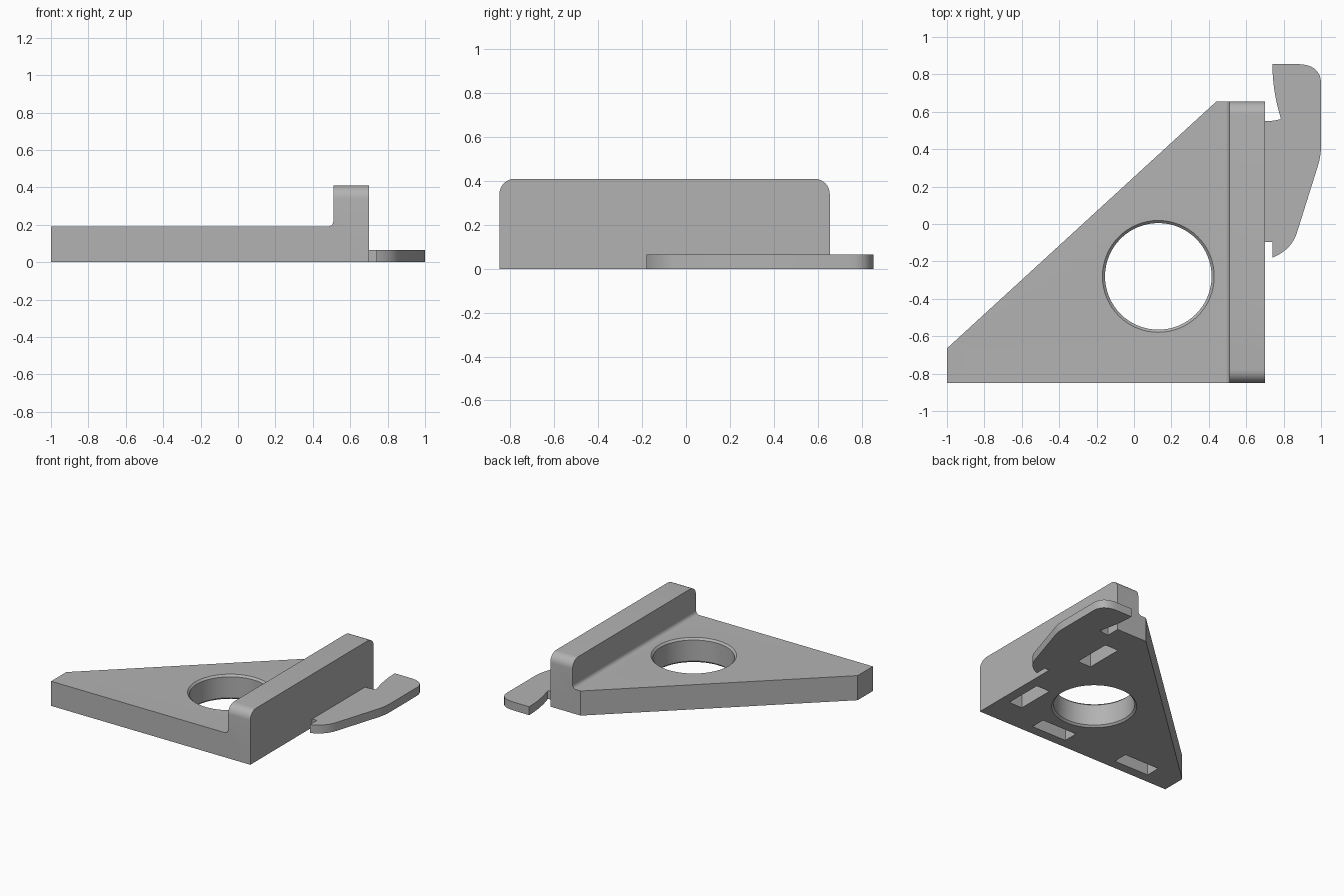
import bpy, bmesh
from math import sin, cos, pi, radians
from mathutils import Vector

cube = bpy.data.objects.get("Cube")
if cube:
    bpy.data.objects.remove(cube, do_unlink=True)

grey = bpy.data.materials.new("plain grey")
grey.use_nodes = True
colour = (0.45, 0.45, 0.45, 1)
grey.diffuse_color = colour
grey.node_tree.nodes["Principled BSDF"].inputs["Base Color"].default_value = colour


def loft(name, rings):
    """Skin a stack of closed rings and cap both ends."""
    bm = bmesh.new()
    rows = [[bm.verts.new(p) for p in ring] for ring in rings]
    n = len(rows[0])
    for low, high in zip(rows, rows[1:]):
        for i in range(n):
            j = (i + 1) % n
            bm.faces.new((low[i], low[j], high[j], high[i]))
    bm.faces.new(rows[0])
    bm.faces.new(rows[-1])
    bmesh.ops.recalc_face_normals(bm, faces=bm.faces)
    mesh = bpy.data.meshes.new(name)
    bm.to_mesh(mesh)
    bm.free()
    mesh.materials.append(grey)
    obj = bpy.data.objects.new(name, mesh)
    bpy.context.collection.objects.link(obj)
    return obj


def prism(name, outline, axis, start, end):
    """Extrude a 2D outline along the x, y or z axis."""
    def place(p, d):
        q = list(p)
        q.insert("xyz".index(axis), d)
        return q
    return loft(name, [[place(p, d) for p in outline] for d in (start, end)])


def arc(cx, cy, r, a0, a1, n=8):
    angles = [radians(a0 + (a1 - a0) * i / n) for i in range(n + 1)]
    return [(cx + r * cos(a), cy + r * sin(a)) for a in angles]


def bend(a, b, c, n=8):
    """Quadratic curve from a to c, pulled towards b."""
    a, b, c = Vector(a), Vector(b), Vector(c)
    ts = [i / n for i in range(n + 1)]
    return [tuple(a * (1 - t) ** 2 + b * 2 * t * (1 - t) + c * t * t) for t in ts]


def rectangle(x0, x1, y0, y1):
    return [(x0, y0), (x1, y0), (x1, y1), (x0, y1)]


def select(obj):
    bpy.ops.object.select_all(action="DESELECT")
    obj.select_set(True)
    bpy.context.view_layer.objects.active = obj


def carve(obj, cutter, operation):
    cutter.hide_render = True
    mod = obj.modifiers.new("carve", "BOOLEAN")
    mod.object, mod.operation, mod.solver = cutter, operation, "EXACT"
    select(obj)
    bpy.ops.object.modifier_apply(modifier=mod.name)
    bpy.data.objects.remove(cutter, do_unlink=True)


# Bracket body: plate and upright wall with a fillet between them
plate_top, wall_top, wall_in, wall_out = 0.19, 0.41, 0.51, 0.70
front, back, fillet, corner = -0.85, 0.655, 0.03, 0.07
section = [(-1.1, 0), (wall_out, 0), (wall_out, wall_top), (wall_in, wall_top)]
section += arc(wall_in - fillet, plate_top + fillet, fillet, 0, -90, 6)
section += [(-1.1, plate_top)]
body = prism("bracket_body", section, "y", -1, 1)

# Slanted back edge
plan = [(-1, -1.2), (1, -1.2), (1, 1.168), (-1, -0.665)]
carve(body, prism("plan_cutter", plan, "z", -0.2, 0.6), "INTERSECT")

# Rounded upper corners of the wall
side = [(front, -0.1), (back, -0.1)]
side += arc(back - corner, wall_top - corner, corner, 0, 90)
side += arc(front + corner, wall_top - corner, corner, 90, 180)
carve(body, prism("side_cutter", side, "x", -1.2, 1.2), "INTERSECT")

# Round hole, chamfered at both rims
bore, chamfer, over = 0.285, 0.014, 0.02
levels = [(bore + chamfer + over, -over), (bore, chamfer),
          (bore, plate_top - chamfer), (bore + chamfer + over, plate_top + over)]
rings = [[(x, y, z) for x, y in arc(0.13, -0.28, r, 0, 360, 64)[:-1]] for r, z in levels]
carve(body, loft("hole_cutter", rings), "DIFFERENCE")

# Blind slots in the underside: two along the wall, two along the front
length, width, depth = 0.30, 0.115, 0.11
for y in (-0.62, 0.13):
    slot = rectangle(0.508, 0.508 + width, y, y + length)
    carve(body, prism("slot_cutter", slot, "z", -0.1, depth), "DIFFERENCE")
for x in (-0.775, -0.02):
    slot = rectangle(x, x + length, -0.775, -0.775 + width)
    carve(body, prism("slot_cutter", slot, "z", -0.1, depth), "DIFFERENCE")

# Thin hooked tab on the outer side of the wall
tab = [(wall_out, -0.095), (0.74, -0.095)]
tab += bend((0.74, -0.18), (0.84, -0.14), (0.87, -0.05))
tab += bend((0.98, 0.30), (1.0, 0.36), (1.0, 0.42), 5)
tab += bend((1.0, 0.75), (1.0, 0.855), (0.87, 0.855))
tab += bend((0.74, 0.855), (0.74, 0.71), (0.785, 0.565))
tab += bend((0.78, 0.56), (0.75, 0.55), (wall_out, 0.55), 4)
hook = prism("hooked_tab", tab, "z", 0, 0.065)

for obj in (body, hook):
    select(obj)
    bpy.ops.object.shade_smooth_by_angle(angle=radians(30))
